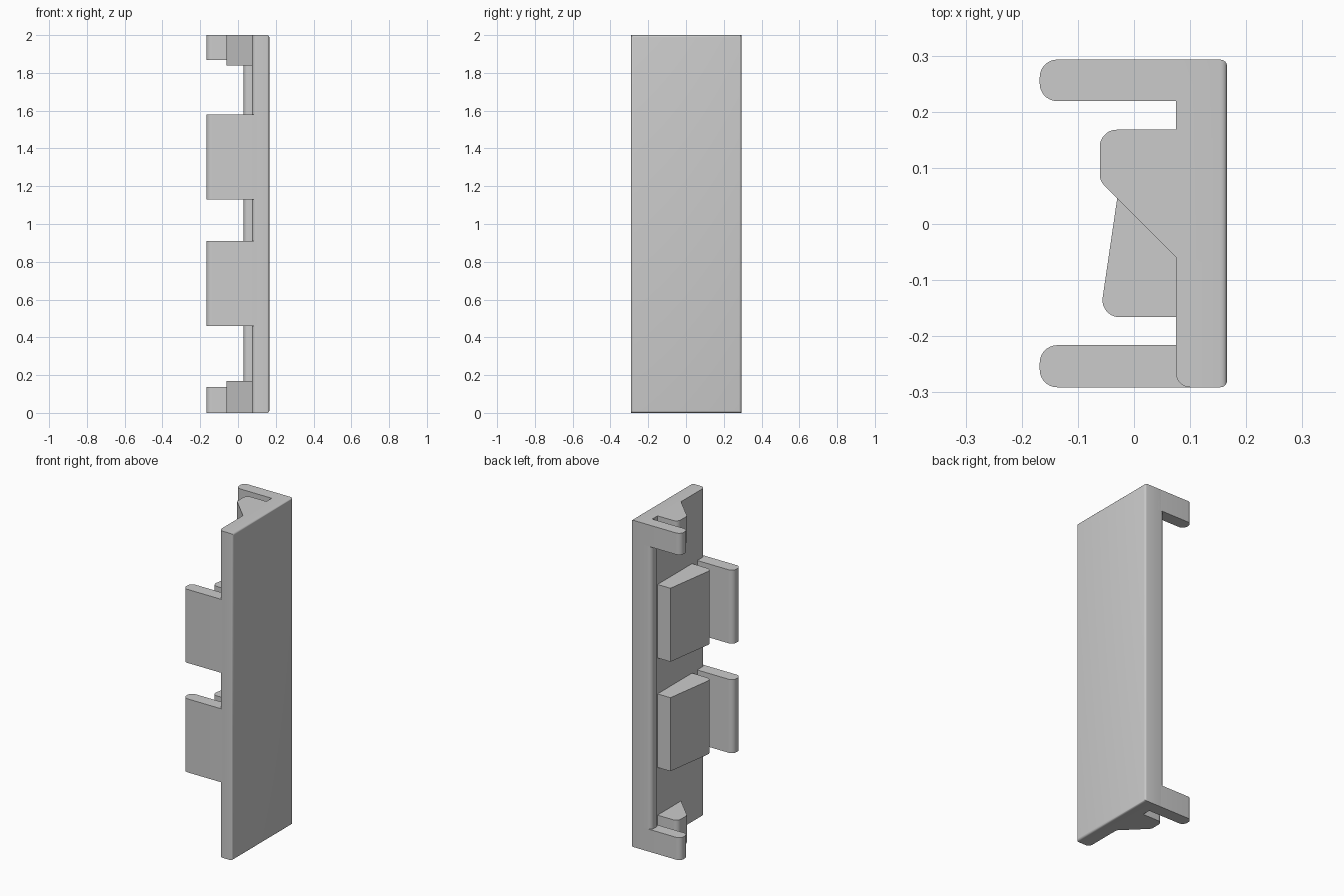
import bpy, bmesh, math
from mathutils import Vector

cube = bpy.data.objects.get("Cube")
if cube:
    bpy.data.objects.remove(cube, do_unlink=True)

grey = bpy.data.materials.new("plain_grey")
grey.use_nodes = True
colour = (0.6, 0.6, 0.6, 1)
grey.diffuse_color = colour
grey.node_tree.nodes["Principled BSDF"].inputs["Base Color"].default_value = colour


def rounded(points, steps=7):
    """Outline from (x, y, radius) corners, each fillet tangent to its sides."""
    out = []
    for i, (x, y, r) in enumerate(points):
        p = Vector((x, y))
        if r == 0:
            out.append(p)
            continue
        a = (Vector(points[i - 1][:2]) - p).normalized()
        b = (Vector(points[(i + 1) % len(points)][:2]) - p).normalized()
        half = a.angle(b) / 2
        centre = p + (a + b).normalized() * (r / math.sin(half))
        start = (p + a * (r / math.tan(half)) - centre).normalized()
        end = (p + b * (r / math.tan(half)) - centre).normalized()
        for s in range(steps + 1):
            out.append(centre + start.slerp(end, s / steps).normalized() * r)
    return out


def extrude(name, points, z0, z1, face_bevel=0):
    """Vertical prism; optionally softens the edges around its +x face."""
    bm = bmesh.new()
    base = bm.faces.new([bm.verts.new((p.x, p.y, z0)) for p in rounded(points)])
    top = bmesh.ops.extrude_face_region(bm, geom=[base])["geom"]
    verts = [g for g in top if isinstance(g, bmesh.types.BMVert)]
    bmesh.ops.translate(bm, verts=verts, vec=(0, 0, z1 - z0))
    bmesh.ops.recalc_face_normals(bm, faces=bm.faces)
    if face_bevel:
        far = max(v.co.x for v in bm.verts) - 1e-4
        edges = [e for e in bm.edges if all(v.co.x > far for v in e.verts)]
        bmesh.ops.bevel(bm, geom=edges, offset=face_bevel, segments=4,
                        profile=0.5, affect='EDGES')
    mesh = bpy.data.meshes.new(name)
    bm.to_mesh(mesh)
    bm.free()
    mesh.materials.append(grey)
    obj = bpy.data.objects.new(name, mesh)
    bpy.context.collection.objects.link(obj)
    bpy.ops.object.select_all(action='DESELECT')
    obj.select_set(True)
    bpy.context.view_layer.objects.active = obj
    bpy.ops.object.shade_smooth_by_angle(angle=math.radians(30))


INNER, OUTER, TIP = 0.075, 0.166, -0.168
FRONT, BACK = -0.291, 0.293

# Long plate with a raised rim along its back edge
extrude("plate", [(OUTER, FRONT, 0), (OUTER, BACK, 0), (0.03, BACK, 0.025),
                  (0.03, 0.219, 0.025), (INNER, 0.219, 0),
                  (INNER, FRONT, 0.025)], 0, 2, face_bevel=0.012)

# Profiles of the tabs, hooks and wedges
back_tab = [(TIP, BACK, 0.031), (TIP, 0.219, 0.031),
            (INNER, 0.219, 0), (INNER, BACK, 0)]
front_tab = [(TIP, -0.216, 0.031), (TIP, FRONT, 0.031),
             (0.1, FRONT, 0), (0.1, -0.216, 0)]
hook = [(INNER, 0.168, 0), (-0.061, 0.168, 0.03),
        (-0.061, 0.077, 0.025), (INNER, -0.059, 0)]
wedge = [(INNER, 0.168, 0), (-0.012, 0.168, 0),
         (-0.061, -0.166, 0.03), (INNER, -0.166, 0)]

# Tab and hook at each end
for end, tab_z, hook_z in (("bottom", (0, 0.137), (0, 0.168)),
                           ("top", (1.868, 2), (1.838, 2))):
    extrude(end + "_back_tab", back_tab, *tab_z)
    extrude(end + "_hook", hook, *hook_z)

# Two front tabs, each paired with a wedge
for name, z0 in (("lower", 0.46), ("upper", 1.13)):
    extrude(name + "_front_tab", front_tab, z0, z0 + 0.45)
    extrude(name + "_wedge", wedge, z0, z0 + 0.45)
